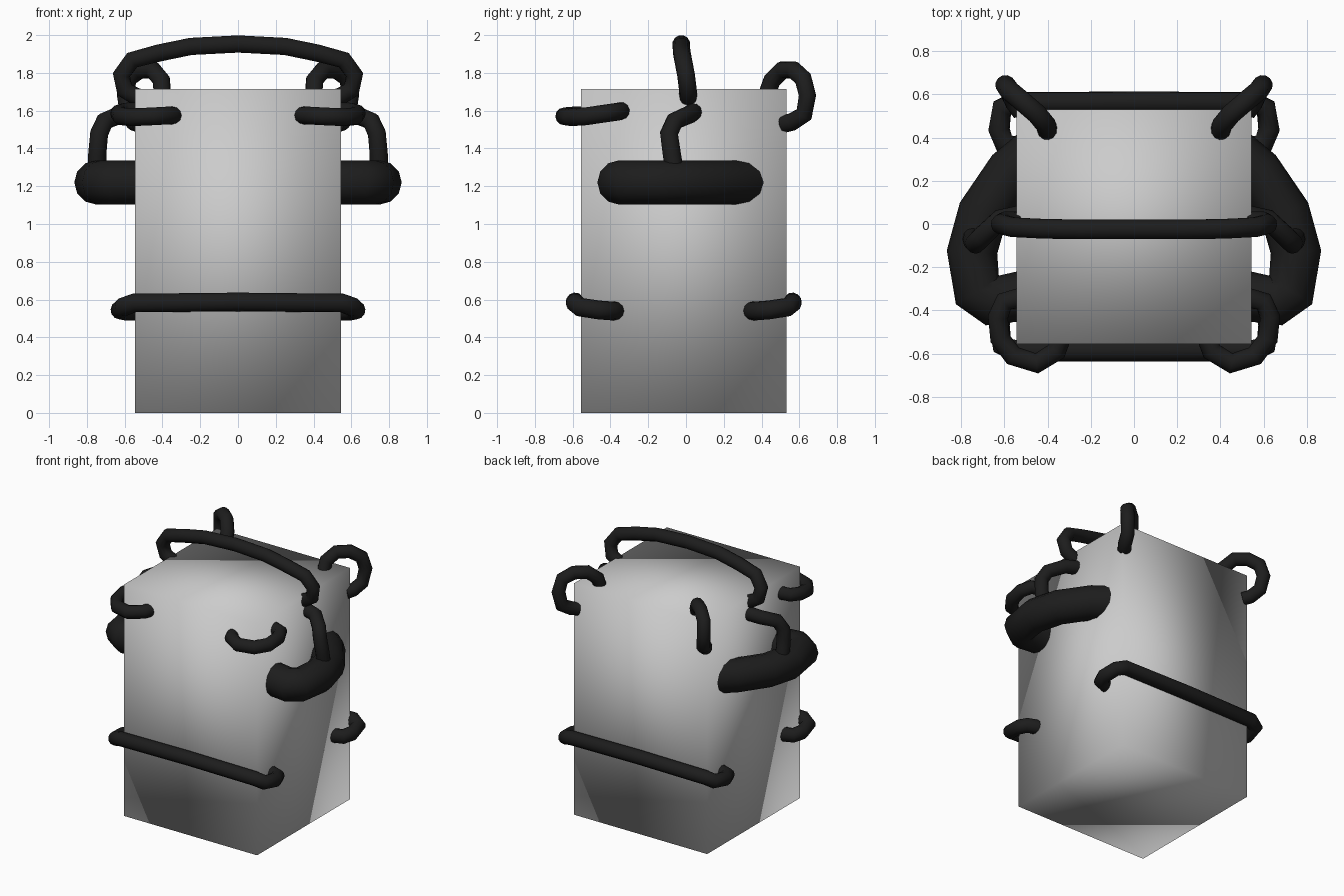
import bpy

if "Cube" in bpy.data.objects:
    bpy.data.objects.remove(bpy.data.objects["Cube"])

black = bpy.data.materials.new("black_rubber")
black.diffuse_color = (0.012, 0.012, 0.012, 1)
black.use_nodes = True
black.node_tree.nodes["Principled BSDF"].inputs["Base Color"].default_value = black.diffuse_color


def tube(name, pts, r):
    """Round capped tube along a polyline."""
    cu = bpy.data.curves.new(name, 'CURVE')
    cu.dimensions = '3D'
    cu.bevel_depth = r
    cu.bevel_resolution = 4
    cu.use_fill_caps = True
    sp = cu.splines.new('POLY')
    sp.points.add(len(pts) - 1)
    for p, co in zip(sp.points, pts):
        p.co = (*co, 1)
    ob = bpy.data.objects.new(name, cu)
    bpy.context.collection.objects.link(ob)
    bpy.ops.object.select_all(action='DESELECT')
    bpy.context.view_layer.objects.active = ob
    ob.select_set(True)
    bpy.ops.object.convert(target='MESH')
    ob = bpy.context.object
    ob.data.materials.clear()
    ob.data.materials.append(black)
    bpy.ops.object.shade_smooth_by_angle(angle=1.2)


def flip(pts):
    return [(-x, y, z) for x, y, z in pts]


def pair(name, pts, r):
    tube(name + "_right", pts, r)
    tube(name + "_left", flip(pts), r)


def across(name, half, r):
    """Tube symmetric about x = 0, given from the centre outwards."""
    tube(name, flip(half[:0:-1]) + half, r)


# body block with softly shaded faces
bpy.ops.mesh.primitive_cube_add(size=1, location=(0, -0.012, 0.857))
body = bpy.context.object
body.name = "body_block"
body.scale = (1.09, 1.086, 1.714)
bpy.ops.object.transform_apply(location=True, rotation=False, scale=True)
bpy.ops.object.shade_smooth()

# carrying handle over the top
across("top_handle", [(0, -0.025, 1.953), (0.25, -0.025, 1.94), (0.42, -0.022, 1.905),
                      (0.56, -0.015, 1.868), (0.617, 0, 1.79), (0.6, 0.01, 1.71),
                      (0.53, 0.012, 1.67)], 0.047)

# lower bars, front and back, hooked round the corners
for name, s, c in (("front_bar", -1, -0.012), ("back_bar", 1, -0.012)):
    across(name, [(0, c + s * 0.575, 0.587), (0.55, c + s * 0.575, 0.582),
                  (0.61, c + s * 0.55, 0.56), (0.625, c + s * 0.45, 0.545),
                  (0.6, c + s * 0.385, 0.54), (0.52, c + s * 0.36, 0.54)], 0.05)

# upper loops round the front corners
pair("front_corner_loop", [(0.34, -0.53, 1.575), (0.36, -0.59, 1.575), (0.45, -0.645, 1.57),
                           (0.56, -0.61, 1.565), (0.62, -0.53, 1.57), (0.63, -0.43, 1.585),
                           (0.6, -0.36, 1.595), (0.52, -0.34, 1.6)], 0.047)

# back loops from the lid down to the back corners
pair("back_corner_loop", [(0.4, 0.42, 1.66), (0.405, 0.455, 1.76), (0.45, 0.51, 1.815),
                          (0.52, 0.57, 1.815), (0.58, 0.62, 1.77), (0.595, 0.643, 1.68),
                          (0.58, 0.625, 1.58), (0.55, 0.56, 1.54), (0.52, 0.52, 1.53)], 0.047)

# thick side handles
pair("side_handle", [(0.5, -0.33, 1.22), (0.66, -0.355, 1.22), (0.725, -0.31, 1.22),
                     (0.75, -0.13, 1.22), (0.7, 0.05, 1.22), (0.57, 0.24, 1.22),
                     (0.46, 0.33, 1.22)], 0.117)

# hangers above the side handles
pair("side_hanger", [(0.745, -0.06, 1.28), (0.745, -0.075, 1.37), (0.735, -0.09, 1.48),
                     (0.705, -0.06, 1.545), (0.62, 0.02, 1.58), (0.52, 0.04, 1.595)], 0.048)
